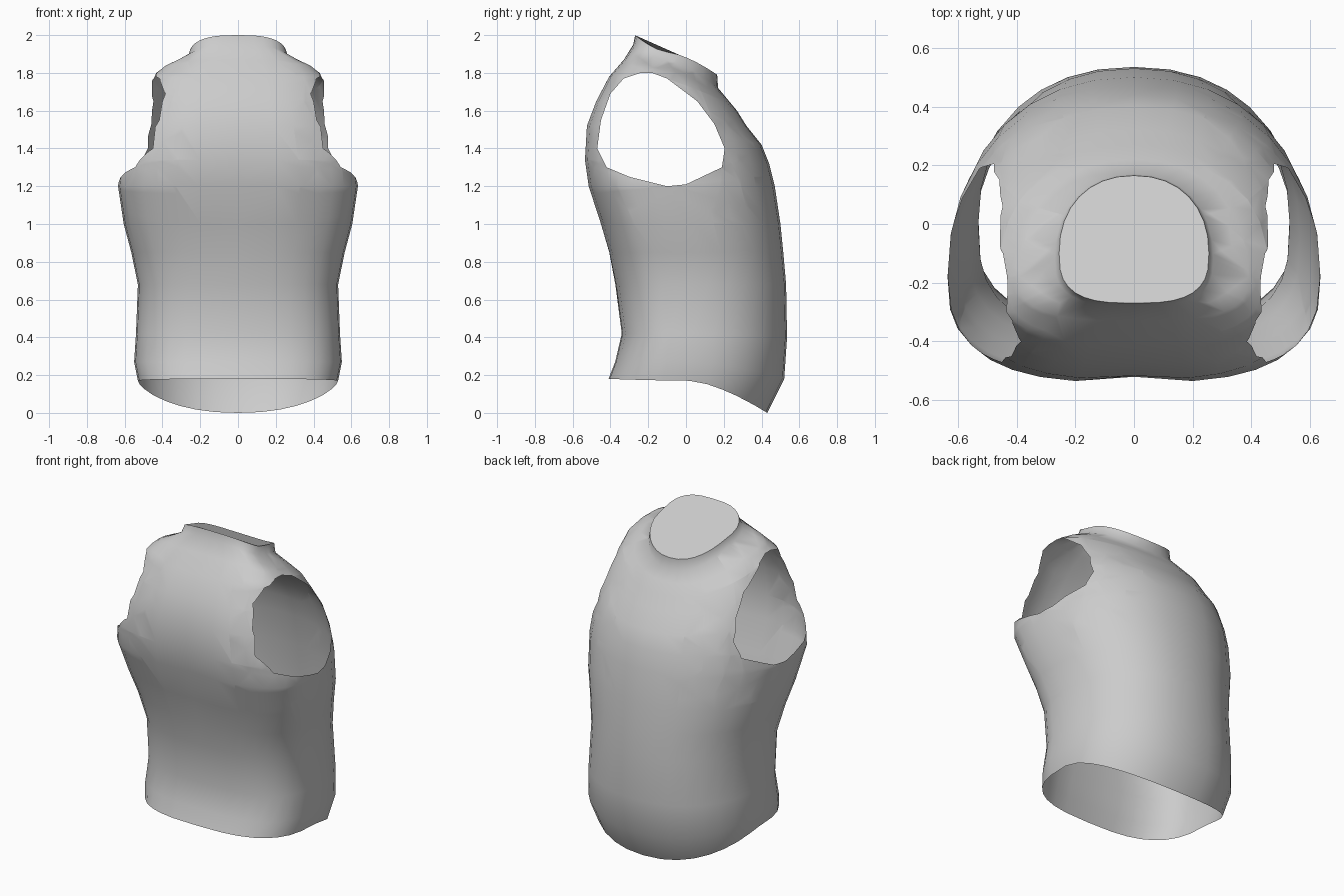
import bpy
import bmesh
from math import sin, cos, pi, copysign, exp
from mathutils import Vector

cube = bpy.data.objects.get("Cube")
if cube:
    bpy.data.objects.remove(cube, do_unlink=True)

grey = bpy.data.materials.new("plain_grey")
grey.use_nodes = True
tone = (0.6, 0.6, 0.6, 1)
grey.diffuse_color = tone
grey.node_tree.nodes["Principled BSDF"].inputs["Base Color"].default_value = tone

SEGMENTS = 32

# Body rings: front z, side z, back z, front y, widest y, back y, half width
RINGS = [
    (0.18, 0.17, 0.00, -0.41, 0.02, 0.43, 0.53),
    (0.27, 0.27, 0.18, -0.375, 0.03, 0.52, 0.55),
    (0.42, 0.42, 0.40, -0.34, 0.03, 0.535, 0.54),
    (0.68, 0.68, 0.68, -0.375, 0.00, 0.53, 0.53),
    (0.85, 0.85, 0.85, -0.41, -0.05, 0.515, 0.565),
    (1.00, 1.00, 1.00, -0.455, -0.10, 0.50, 0.605),
    (1.20, 1.20, 1.20, -0.52, -0.18, 0.47, 0.635),
    (1.34, 1.33, 1.32, -0.54, -0.18, 0.44, 0.62),
    (1.52, 1.50, 1.42, -0.53, -0.15, 0.40, 0.57),
    (1.65, 1.65, 1.52, -0.48, -0.15, 0.32, 0.52),
    (1.78, 1.78, 1.60, -0.41, -0.18, 0.27, 0.46),
    (1.87, 1.83, 1.66, -0.33, -0.18, 0.22, 0.39),
    (1.95, 1.87, 1.72, -0.28, -0.12, 0.17, 0.27),
    (2.00, 1.91, 1.79, -0.27, -0.10, 0.165, 0.255),
]

# Convex armhole outline as y, z
ARMHOLE = [
    (-0.47, 1.40), (-0.42, 1.30), (-0.30, 1.25), (-0.10, 1.20), (0.00, 1.21),
    (0.19, 1.30), (0.205, 1.40), (0.15, 1.53), (0.06, 1.65), (-0.10, 1.77),
    (-0.18, 1.80), (-0.24, 1.80), (-0.33, 1.77), (-0.40, 1.69), (-0.45, 1.55),
]


def ring_point(ring, i):
    """Squarish curve in front, rounder curve behind."""
    zf, zs, zb, yf, yc, yb, w = ring
    a = 2 * pi * i / SEGMENTS
    c, s = cos(a), sin(a)
    power = 2 / 2.2 if s > 0 else 2 / 2.9
    x = w * copysign(abs(c) ** power, c) if abs(c) > 1e-6 else 0
    t = abs(s) ** power
    end_y, end_z = (yb, zb) if s > 0 else (yf, zf)
    y = yc + (end_y - yc) * t
    z = zs + (end_z - zs) * t ** 1.5
    if s < 0:  # shallow groove down the middle of the chest
        y += 0.02 * exp(-(x / 0.1) ** 2) * exp(-((z - 1.3) / 0.35) ** 2)
    return x, y, z


bm = bmesh.new()
loops = [[bm.verts.new(ring_point(r, i)) for i in range(SEGMENTS)] for r in RINGS]
for low, high in zip(loops, loops[1:]):
    for i in range(SEGMENTS):
        j = (i + 1) % SEGMENTS
        bm.faces.new((low[i], low[j], high[j], high[i]))

# Slanted neck cap
bm.faces.new(loops[-1])

# Cut both armholes along each outline edge, then remove the inside
planes = []
for (y0, z0), (y1, z1) in zip(ARMHOLE, ARMHOLE[1:] + ARMHOLE[:1]):
    planes.append((Vector((0, y0, z0)), Vector((0, z1 - z0, y0 - y1)).normalized()))


def side_face(f):
    return any(abs(v.co.x) > 0.33 and 1.1 < v.co.z < 1.86 for v in f.verts) and len(f.verts) < 12


for point, normal in planes:
    faces = [f for f in bm.faces if side_face(f)]
    geom = faces + list({e for f in faces for e in f.edges}) + list({v for f in faces for v in f.verts})
    bmesh.ops.bisect_plane(bm, geom=geom, plane_co=point, plane_no=normal, dist=1e-5)

inside = [f for f in bm.faces if abs(f.calc_center_median().x) > 0.3 and
          all((f.calc_center_median() - p).dot(n) < 0 for p, n in planes)]
bmesh.ops.delete(bm, geom=inside, context='FACES')

# Merge the leftover cut lines away from the openings
bmesh.ops.remove_doubles(bm, verts=bm.verts, dist=0.002)
bmesh.ops.recalc_face_normals(bm, faces=bm.faces)

mesh = bpy.data.meshes.new("sleeveless_torso")
bm.to_mesh(mesh)
bm.free()
torso = bpy.data.objects.new("sleeveless_torso", mesh)
bpy.context.collection.objects.link(torso)
mesh.materials.append(grey)

bpy.context.view_layer.objects.active = torso
torso.select_set(True)
bpy.ops.object.shade_smooth_by_angle(angle=1.0)
